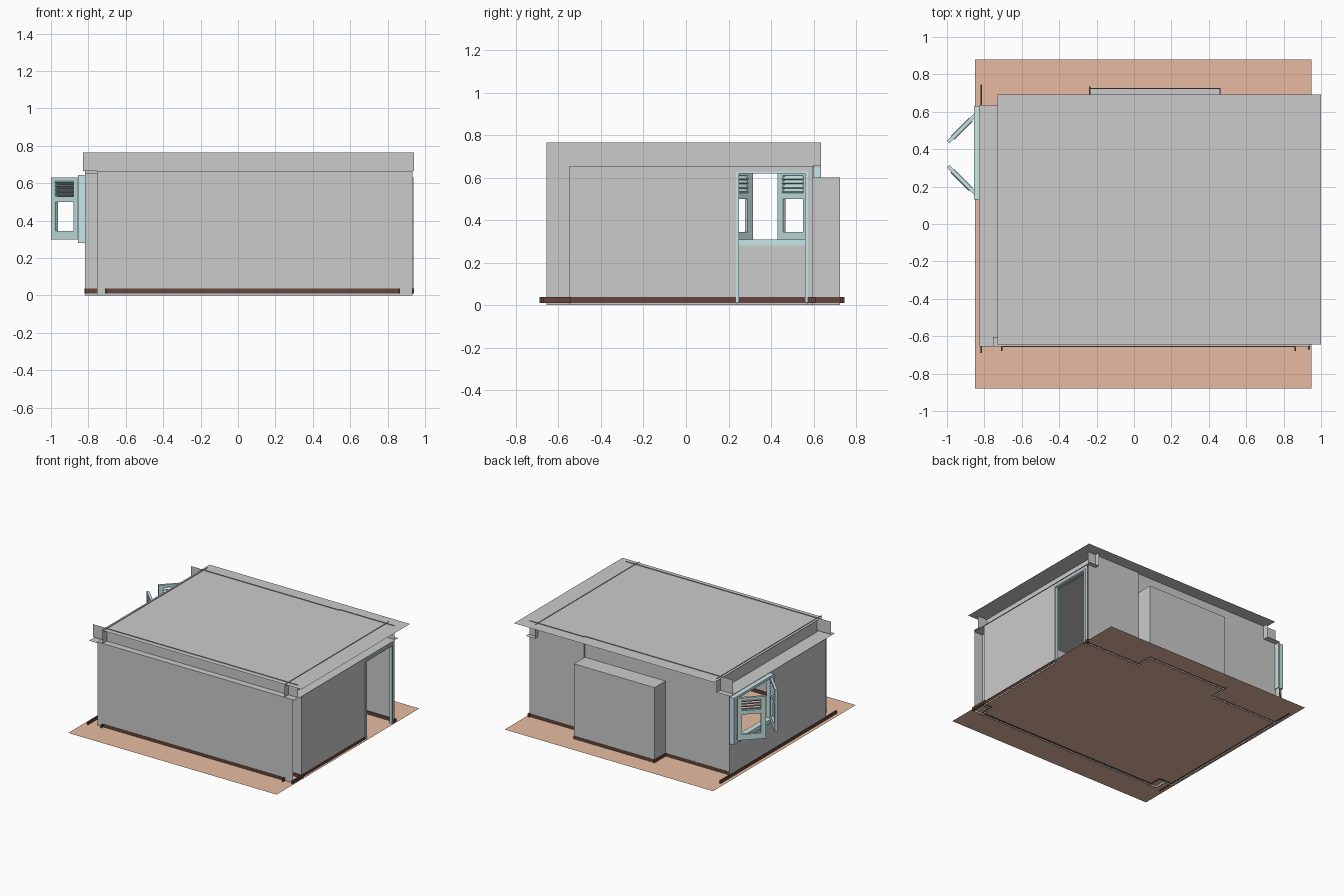
import bpy, bmesh, math
from mathutils import Matrix, Vector

if "Cube" in bpy.data.objects:
    bpy.data.objects.remove(bpy.data.objects["Cube"])


def mat(name, rgb):
    m = bpy.data.materials.new(name)
    m.diffuse_color = (*rgb, 1)
    m.use_nodes = True
    m.node_tree.nodes["Principled BSDF"].inputs["Base Color"].default_value = m.diffuse_color
    return m


CLAY = mat("clay_floor", (0.8, 0.5, 0.36))
TEAL = mat("pale_teal", (0.58, 0.8, 0.8))
BROWN = mat("dark_brown", (0.13, 0.06, 0.045))


def finish(name, bm, m=None):
    me = bpy.data.meshes.new(name)
    bm.to_mesh(me)
    bm.free()
    ob = bpy.data.objects.new(name, me)
    bpy.context.collection.objects.link(ob)
    if m:
        me.materials.append(m)
    return ob


def add_box(bm, lo, hi, tilt=0):
    lo, hi = Vector(lo), Vector(hi)
    bmesh.ops.create_cube(bm, size=1, matrix=Matrix.Translation((lo + hi) / 2)
                          @ Matrix.Rotation(tilt, 4, 'X') @ Matrix.Diagonal((*(hi - lo), 1)))


def quad(bm, a, b, c, d):
    bm.faces.new([bm.verts.new(p) for p in (a, b, c, d)])


def flat(bm, x0, x1, y0, y1, z):
    quad(bm, (x0, y0, z), (x1, y0, z), (x1, y1, z), (x0, y1, z))


def strip(bm, pts, z0, z1):
    # vertical wall sheet along a plan path
    for (ax, ay), (bx, by) in zip(pts, pts[1:]):
        quad(bm, (ax, ay, z0), (bx, by, z0), (bx, by, z1), (ax, ay, z1))


H, S = 0.765, 0.655     # wall top, soffit underside
L, R = -0.818, 0.932    # side wall planes

# Floor and ceiling sheets
bm = bmesh.new()
flat(bm, -0.85, 0.95, -0.88, 0.88, 0.015)
finish("floor", bm, CLAY)
bm = bmesh.new()
flat(bm, -0.73, 1.0, -0.645, 0.693, 0.76)
finish("ceiling", bm)

# Front wall with the two corner columns
bm = bmesh.new()
strip(bm, [(-0.755, -0.655), (R, -0.655)], 0, 0.665)
strip(bm, [(L, -0.56), (-0.755, -0.56), (-0.755, -0.655)], 0, S)
strip(bm, [(0.86, -0.655), (0.86, -0.55), (R, -0.55)], 0, S)
finish("front_wall", bm)

# Right wall around the doorway
bm = bmesh.new()
strip(bm, [(R, -0.55), (R, 0.24)], 0, S)
strip(bm, [(R, 0.57), (R, 0.598)], 0, S)
strip(bm, [(R, 0.24), (R, 0.57)], 0.625, S)
finish("right_wall", bm)

# Left wall around the window
bm = bmesh.new()
strip(bm, [(L, -0.56), (L, 0.16)], 0, S)
strip(bm, [(L, 0.6), (L, 0.635)], 0, S)
strip(bm, [(L, 0.16), (L, 0.6)], 0, 0.3)
strip(bm, [(L, 0.16), (L, 0.6)], 0.63, S)
finish("left_wall", bm)

# Back wall with its alcove
bm = bmesh.new()
strip(bm, [(R, 0.6), (0.46, 0.6), (0.46, 0.59)], 0, H)
strip(bm, [(0.46, 0.59), (-0.235, 0.59)], 0.6, H)
strip(bm, [(-0.235, 0.59), (L, 0.59)], 0, H)
strip(bm, [(0.46, 0.59), (0.46, 0.725), (-0.235, 0.725), (-0.235, 0.59)], 0, 0.6)
flat(bm, -0.235, 0.46, 0.59, 0.725, 0.6)
finish("back_wall", bm)

# Soffits: inner fascia plus underside ledge
for name, x0, x1, xf in (("left_soffit", L - 0.01, -0.71, -0.71), ("right_soffit", 0.86, 0.94, 0.86)):
    bm = bmesh.new()
    strip(bm, [(xf, -0.655), (xf, 0.635)], S, H)
    flat(bm, x0, x1, -0.655, 0.635, S)
    finish(name, bm)
bm = bmesh.new()
strip(bm, [(-0.828, -0.605), (0.94, -0.605)], 0.665, H)
flat(bm, -0.755, 0.94, -0.655, -0.605, 0.665)
finish("front_soffit", bm)

# Skirting boards
bm = bmesh.new()
boards = [((L - 0.004, -0.69), (L + 0.006, 0.745)), ((-0.705, -0.657), (0.86, -0.647)),
          ((-0.71, -0.68), (-0.702, -0.56)), ((0.857, -0.68), (0.865, -0.55)),
          ((L, -0.564), (-0.705, -0.554)), ((0.86, -0.555), (R, -0.545)),
          ((0.93, -0.67), (0.942, -0.54)), ((0.925, -0.54), (0.933, 0.235)),
          ((0.925, 0.572), (0.942, 0.61)), ((0.46, 0.592), (R, 0.602)),
          ((L, 0.582), (-0.235, 0.592)), ((-0.24, 0.718), (0.462, 0.727)),
          ((0.455, 0.59), (0.463, 0.72)), ((-0.24, 0.59), (-0.232, 0.735))]
for (x0, y0), (x1, y1) in boards:
    add_box(bm, (x0, y0, 0.01), (x1, y1, 0.038))
finish("skirting_boards", bm, BROWN)

# Door frame
bm = bmesh.new()
add_box(bm, (0.915, 0.236, 0.012), (0.938, 0.25, 0.63))
add_box(bm, (0.915, 0.56, 0.012), (0.938, 0.574, 0.63))
add_box(bm, (0.915, 0.236, 0.62), (0.938, 0.574, 0.63))
finish("door_frame", bm, TEAL)

# Window frame
bm = bmesh.new()
for lo, hi in (((0.13, 0.28), (0.63, 0.31)), ((0.13, 0.625), (0.63, 0.645)),
               ((0.13, 0.31), (0.165, 0.625)), ((0.595, 0.31), (0.63, 0.625))):
    add_box(bm, (-0.855, *lo), (-0.812, *hi))
finish("window_frame", bm, TEAL)

# Open shutters with louvres over a square opening
W, T = 0.205, 0.009
for name, y, ang in (("shutter_front", 0.163, 135), ("shutter_back", 0.582, 225)):
    bm = bmesh.new()
    for u0, u1, z0, z1 in ((0, 0.035, 0.3, 0.63), (W - 0.035, W, 0.3, 0.63),
                           (0.035, W - 0.035, 0.3, 0.345), (0.035, W - 0.035, 0.5, 0.53),
                           (0.035, W - 0.035, 0.61, 0.63)):
        add_box(bm, (u0, -T, z0), (u1, T, z1))
    for i in range(4):
        z = 0.54 + i * 0.02
        add_box(bm, (0.033, -0.015, z - 0.003), (W - 0.033, 0.015, z + 0.003),
                math.radians(35 if ang < 180 else -35))
    ob = finish(name, bm, TEAL)
    ob.location = (-0.849, y, 0)
    ob.rotation_euler.z = math.radians(ang)
